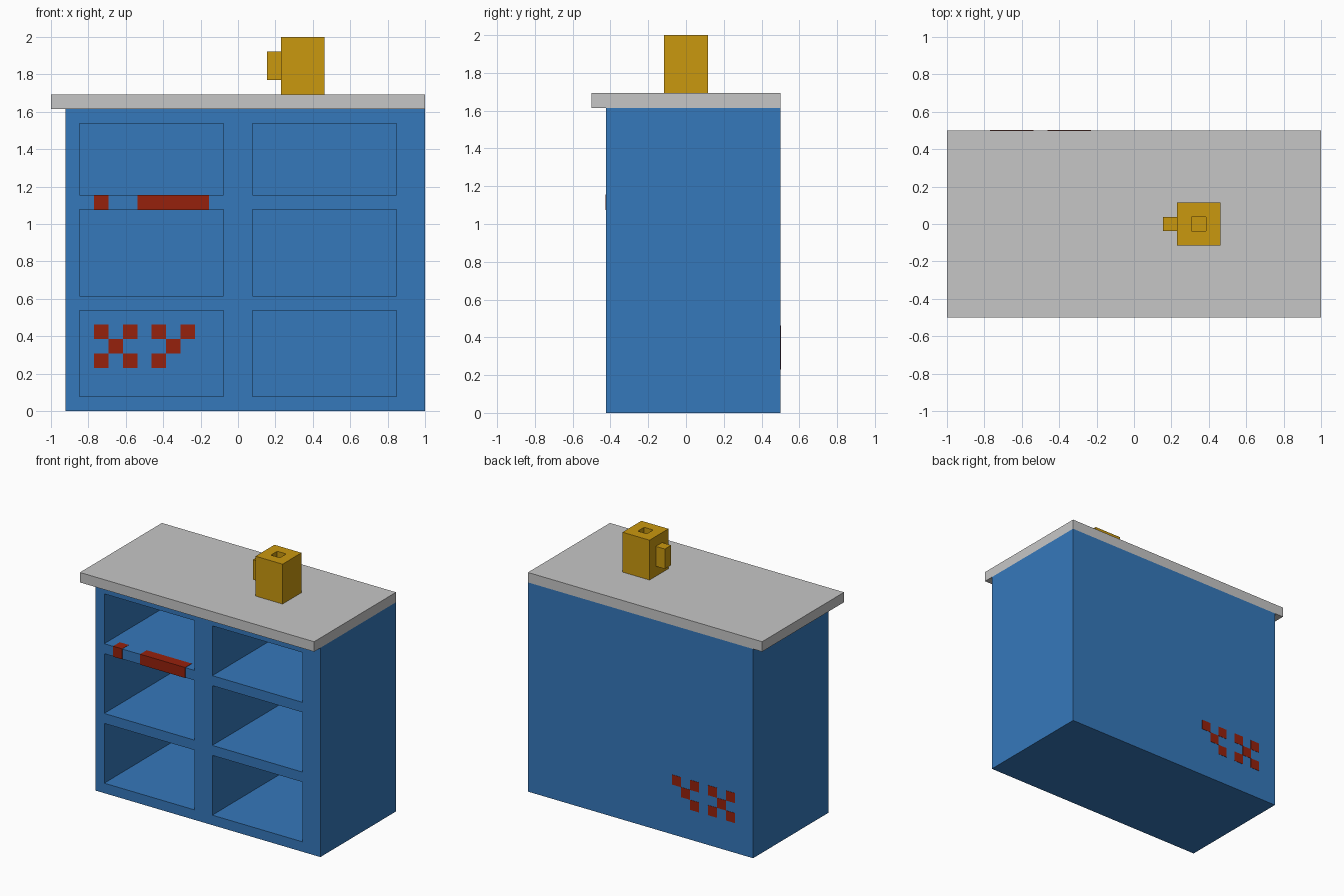
import bpy, bmesh

if "Cube" in bpy.data.objects:
    bpy.data.objects.remove(bpy.data.objects["Cube"])

U = 1 / 13  # one building block; the model is 26 x 13 x 26 blocks


def material(name, rgb):
    m = bpy.data.materials.new(name)
    lin = [((c / 255 + 0.055) / 1.055) ** 2.4 for c in rgb]
    m.diffuse_color = (*lin, 1)
    m.use_nodes = True
    m.node_tree.nodes["Principled BSDF"].inputs["Base Color"].default_value = m.diffuse_color
    return m


def boxes(name, spans, mat=None, grow=(0, 0, 0)):
    """One object from boxes given as ((x0, x1), (y0, y1), (z0, z1)) in blocks."""
    bm = bmesh.new()
    for span in spans:
        for v in bmesh.ops.create_cube(bm, size=1)["verts"]:
            for i, offset in enumerate((-1, -0.5, 0)):
                side = v.co[i] > 0
                v.co[i] = span[i][side] * U + offset + (grow[i] if side else -grow[i])
    me = bpy.data.meshes.new(name)
    bm.to_mesh(me)
    bm.free()
    ob = bpy.data.objects.new(name, me)
    bpy.context.collection.objects.link(ob)
    if mat:
        me.materials.append(mat)
    return ob


def carve(ob, cutter):
    cutter.hide_render = True
    mod = ob.modifiers.new("carve", "BOOLEAN")
    mod.operation, mod.solver, mod.object = "DIFFERENCE", "EXACT", cutter
    bpy.context.view_layer.objects.active = ob
    bpy.ops.object.modifier_apply(modifier=mod.name)
    bpy.data.objects.remove(cutter)


blue = material("cabinet blue", (53, 120, 187))
grey = material("counter grey", (198, 198, 198))
gold = material("mug gold", (202, 152, 15))
red = material("accent red", (150, 33, 12))

# Cabinet with six open compartments
cabinet = boxes("cabinet", [((1, 26), (1, 13), (0, 21))], blue)
carve(cabinet, boxes("compartment_cutter", [
    (x, (0, 12), z)
    for x in ((2, 12), (14, 24))
    for z in ((1, 7), (8, 14), (15, 20))]))

# Counter top overhanging left and front
boxes("counter_top", [((0, 26), (0, 13), (21, 22))], grey)

# Mug with a square well and a side handle
mug = boxes("mug", [((16, 19), (5, 8), (22, 26))], gold)
carve(mug, boxes("mug_cutter", [((17, 18), (6, 7), (23, 27))]))
boxes("mug_handle", [((15, 16), (6, 7), (23, 25))], gold)

# Red inlays on the front lip of the upper left shelf
boxes("shelf_inlays", [(x, (1, 2), (14, 15)) for x in ((3, 4), (6, 11))],
      red, (0, 0.002, 0.002))

# Red square inlays through the back wall of the lower left compartment
pattern = {5: (3, 5, 7, 9), 4: (4, 8), 3: (3, 5, 7)}
boxes("back_inlays", [((x, x + 1), (12, 13), (z, z + 1))
                      for z, row in pattern.items() for x in row],
      red, (0, 0.002, 0))
